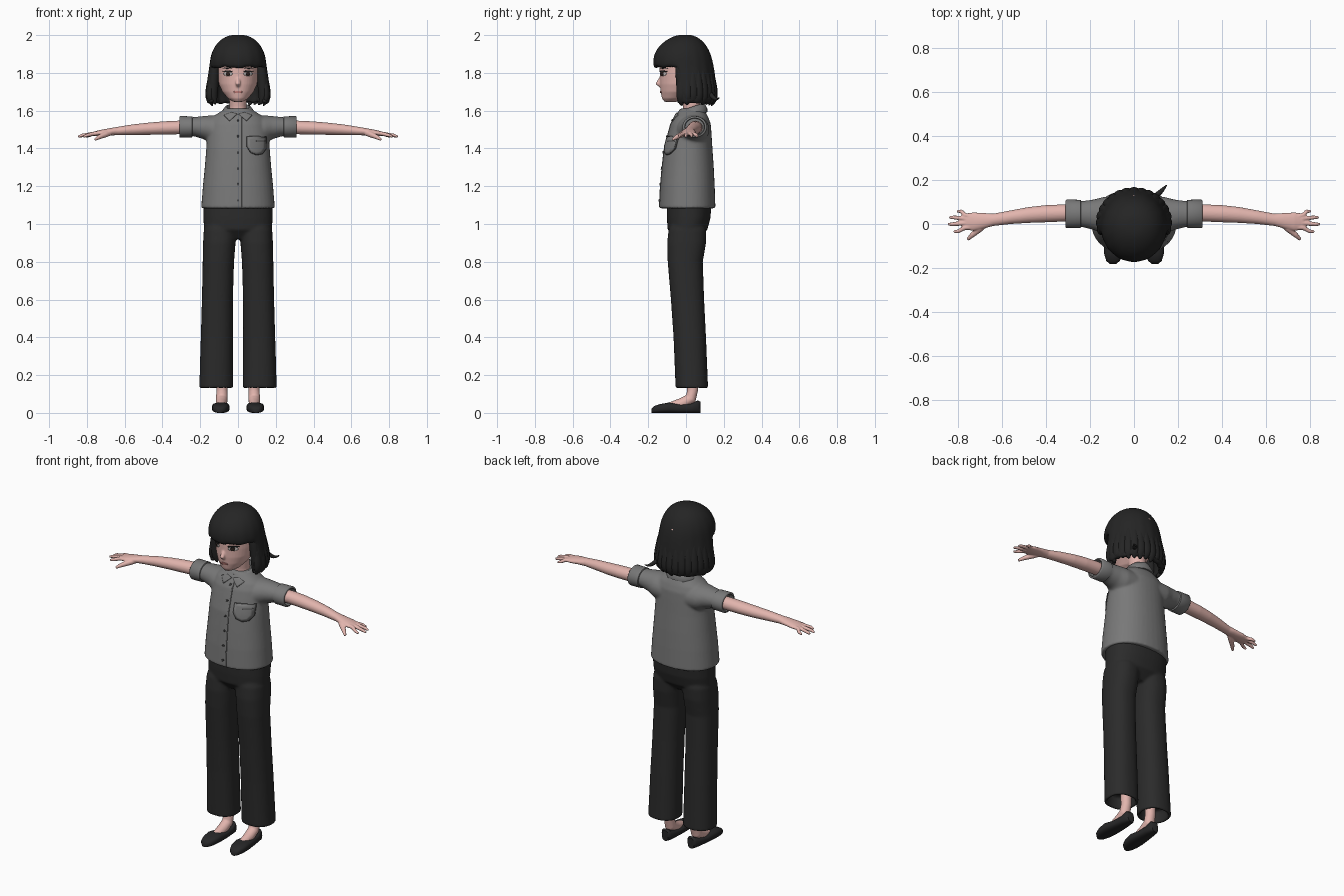
import bpy, bmesh, math, random
from mathutils import Vector
from mathutils.bvhtree import BVHTree

random.seed(4)
cube = bpy.data.objects.get("Cube")
if cube:
    bpy.data.objects.remove(cube)


def material(name, r, g, b):
    m = bpy.data.materials.new(name)
    m.use_nodes = True
    m.diffuse_color = (r, g, b, 1)
    bsdf = next(n for n in m.node_tree.nodes if n.type == 'BSDF_PRINCIPLED')
    bsdf.inputs["Base Color"].default_value = (r, g, b, 1)
    return m


SKIN = material("skin", .76, .46, .42)
HAIR = material("black hair", .018, .018, .018)
SHIRT = material("grey cloth", .19, .19, .19)
SEAM = material("dark grey seam", .06, .06, .06)
PANTS = material("black cloth", .024, .024, .024)
SHOE = material("black leather", .02, .02, .021)
WHITE = material("eye white", .6, .56, .54)
IRIS = material("dark brown", .03, .018, .014)
LIP = material("lip pink", .55, .22, .2)


# Ring makers: centre plus two half-axis vectors
def zring(z, cx, cy, rx, ry, tilt=0):
    return Vector((cx, cy, z)), Vector((rx, 0, 0)), Vector((0, ry, tilt))


def xring(x, cy, cz, ry, rz):
    return Vector((x, cy, cz)), Vector((0, ry, 0)), Vector((0, 0, rz))


def yring(y, cx, rx, h):
    return Vector((cx, y, h / 2)), Vector((rx, 0, 0)), Vector((0, 0, h / 2))


def loft(bm, rings, seg=32, power=2.0, last_cap=True):
    def bend(t):
        return math.copysign(abs(t) ** (2 / power), t)
    loops = []
    for c, u, v in rings:
        angles = [2 * math.pi * i / seg for i in range(seg)]
        loops.append([bm.verts.new(c + u * bend(math.cos(a)) + v * bend(math.sin(a))) for a in angles])
    for a, b in zip(loops, loops[1:]):
        for i in range(seg):
            j = (i + 1) % seg
            bm.faces.new((a[i], a[j], b[j], b[i]))
    bm.faces.new(loops[0])
    if last_cap:
        bm.faces.new(loops[-1])
    return loops


def tube(bm, pts, radii, ref=(1, 0, 0), seg=12, flat=1.0):
    pts = [Vector(p) for p in pts]
    rings = []
    for i, p in enumerate(pts):
        t = (pts[min(i + 1, len(pts) - 1)] - pts[max(i - 1, 0)]).normalized()
        u = t.cross(Vector(ref)).normalized()
        rings.append((p, u * radii[i] * flat, t.cross(u) * radii[i]))
    loft(bm, rings, seg)


def plate(bm, tree, outline, lift=.002):
    # Thin patch laid on the front of a body part
    def drop(x, z):
        hit = tree.ray_cast(Vector((x, -1, z)), Vector((0, 1, 0)))[0]
        return bm.verts.new((x, (hit.y if hit else -.05) - lift, z))
    n = len(outline)
    mx, mz = sum(p[0] for p in outline) / n, sum(p[1] for p in outline) / n
    loops = [[drop(mx + (x - mx) * k, mz + (z - mz) * k) for x, z in outline] for k in (.35, .7, 1)]
    bm.faces.new(loops[0])
    for a, b in zip(loops, loops[1:]):
        for i in range(n):
            j = (i + 1) % n
            bm.faces.new((a[i], b[i], b[j], a[j]))


def oval(cx, cz, rx, rz, n=16):
    return [(cx + rx * math.cos(k * 2 * math.pi / n), cz + rz * math.sin(k * 2 * math.pi / n)) for k in range(n)]


def finish(name, bm, mat, voxel=0, smooth=3, solid=0, offset=0.0, subsurf=0):
    bmesh.ops.recalc_face_normals(bm, faces=bm.faces[:])
    mesh = bpy.data.meshes.new(name)
    bm.to_mesh(mesh)
    mesh.shade_smooth()
    mesh.set_sharp_from_angle(angle=math.radians(50))
    mesh.materials.append(mat)
    ob = bpy.data.objects.new(name, mesh)
    bpy.context.scene.collection.objects.link(ob)
    if voxel:
        m = ob.modifiers.new("fuse", 'REMESH')
        m.mode, m.voxel_size, m.use_smooth_shade = 'VOXEL', voxel, True
        m = ob.modifiers.new("soften", 'SMOOTH')
        m.iterations = smooth
    if solid:
        m = ob.modifiers.new("thickness", 'SOLIDIFY')
        m.thickness, m.offset = solid, offset
    if subsurf:
        m = ob.modifiers.new("rounding", 'SUBSURF')
        m.levels = m.render_levels = subsurf
    tree = BVHTree.FromBMesh(bm)
    bm.free()
    return tree


def flip(pts, s):
    return [(p[0] * s, *p[1:]) for p in pts]


# Trousers: hips and two hollow legs fused
bm = bmesh.new()
loft(bm, [zring(.92, 0, .005, .12, .06), zring(.97, 0, .008, .18, .105), zring(1.03, 0, .014, .183, .115),
          zring(1.1, 0, .017, .183, .118), zring(1.14, 0, .017, .17, .105)], 40, 2.3)
for s in (1, -1):
    loft(bm, [zring(z, cx * s, cy, rx, ry) for z, cx, cy, rx, ry in (
        (.2, .115, .03, .066, .064), (.13, .115, .031, .076, .072), (.13, .115, .031, .09, .086),
        (.4, .112, .02, .085, .086), (.6, .109, .008, .082, .088), (.8, .104, -.004, .083, .093),
        (.9, .099, .003, .086, .103), (.97, .094, .008, .087, .1), (1.02, .09, .01, .07, .08))], 32, 2.3)
finish("trousers", bm, PANTS, .008)

# Shirt: torso and sleeves fused
bm = bmesh.new()
loft(bm, [zring(1.083, 0, .007, .195, .149), zring(1.2, 0, .008, .186, .144), zring(1.3, 0, .01, .176, .137),
          zring(1.4, 0, .012, .168, .128), zring(1.48, 0, .02, .163, .115), zring(1.53, 0, .025, .156, .106),
          zring(1.565, 0, .028, .138, .09), zring(1.59, 0, .03, .1, .075), zring(1.612, 0, .03, .065, .06)], 40, 2.2)
for s in (1, -1):
    loft(bm, [xring(x * s, *r) for x, *r in (
        (.08, .035, 1.495, .09, .08), (.14, .038, 1.5, .085, .075), (.18, .042, 1.51, .07, .062),
        (.23, .045, 1.515, .06, .051), (.285, .046, 1.514, .058, .049))])
shirt_tree = finish("shirt", bm, SHIRT, .008)

# Rolled cuffs and collar band
for s, side in ((1, "left"), (-1, "right")):
    bm = bmesh.new()
    loft(bm, [xring(x * s, .046, 1.514, ry, rz) for x, ry, rz in (
        (.24, .058, .05), (.243, .064, .056), (.307, .065, .057), (.311, .061, .053), (.311, .053, .047), (.28, .05, .044))])
    finish(side + "_cuff", bm, SHIRT)
bm = bmesh.new()
loft(bm, [zring(z, 0, .03, rx, ry, .02) for z, rx, ry in (
    (1.572, .09, .083), (1.59, .09, .083), (1.618, .069, .07), (1.62, .06, .062), (1.585, .058, .06))])
finish("collar_band", bm, SHIRT)

# Collar points, pocket, button line
bm = bmesh.new()
for s in (1, -1):
    plate(bm, shirt_tree, [(.004 * s, 1.582), (.035 * s, 1.59), (.075 * s, 1.575), (.045 * s, 1.545)], .003)
finish("collar_points", bm, SHIRT, solid=.006)
pocket = [(.05, 1.46), (.098, 1.462), (.146, 1.46), (.146, 1.4), (.127, 1.374), (.098, 1.368), (.068, 1.38), (.05, 1.41)]
bm = bmesh.new()
plate(bm, shirt_tree, pocket, .005)
finish("pocket", bm, SHIRT, solid=.006)
bm = bmesh.new()
plate(bm, shirt_tree, [(.098 + (x - .098) * 1.08, 1.416 + (z - 1.416) * 1.08) for x, z in pocket], .002)
plate(bm, shirt_tree, [(.095, 1.437), (.143, 1.437), (.143, 1.441), (.095, 1.441)], .007)
finish("pocket_stitching", bm, SEAM, solid=.004)
bm = bmesh.new()
for k in range(6):
    plate(bm, shirt_tree, oval(0, 1.125 + k * .085, .006, .006, 10), .003)
finish("buttons", bm, SEAM, solid=.006)
bm = bmesh.new()
seam = [shirt_tree.ray_cast(Vector((.018, -1, 1.09 + k * .04)), Vector((0, 1, 0)))[0] for k in range(13)]
tube(bm, seam, [.003] * 13, seg=8)
finish("placket_edge", bm, SHIRT)

# Arms with hands, feet and shoes on both sides
for s, side in ((1, "left"), (-1, "right")):
    bm = bmesh.new()
    loft(bm, [xring(x * s, *r) for x, *r in (
        (.26, .05, 1.511, .038, .036), (.32, .05, 1.511, .039, .036), (.4, .047, 1.508, .039, .035),
        (.48, .041, 1.504, .036, .032), (.56, .031, 1.499, .031, .028), (.64, .019, 1.492, .028, .022),
        (.68, .015, 1.488, .035, .019), (.73, .011, 1.482, .042, .016), (.77, .011, 1.476, .037, .011))], 24)
    for y0, x1, y1 in ((.04, .806, .058), (.025, .84, .03), (.004, .847, -.001), (-.017, .82, -.034)):
        tube(bm, flip([(.73, y0 * .8, 1.482), (.77, y0, 1.477), (x1 - .02, y1, 1.469), (x1, y1, 1.462)], s),
             [.011, .011, .009, .006], (0, 0, 1))
    tube(bm, flip([(.67, .005, 1.485), (.7, -.02, 1.475), (.735, -.05, 1.46), (.757, -.071, 1.447)], s),
         [.014, .016, .012, .007], (0, 0, 1))
    finish(side + "_arm", bm, SKIN, .004, 2)

    bm = bmesh.new()
    tube(bm, flip([(.085, .035, .25), (.085, .035, .12), (.086, .025, .075), (.087, -.02, .05), (.088, -.09, .03)], s),
         [.032, .029, .031, .03, .024], seg=20)
    finish(side + "_foot", bm, SKIN, .005, 3)

    bm = bmesh.new()
    loft(bm, [yring(y, cx * s, rx, h) for y, cx, rx, h in (
        (-.182, .096, .014, .022), (-.168, .095, .031, .037), (-.135, .093, .043, .047), (-.09, .091, .047, .055),
        (-.03, .088, .041, .046), (.03, .086, .035, .05), (.063, .085, .031, .066), (.076, .085, .02, .06))], 24, 2.8)
    finish(side + "_shoe", bm, SHOE)

# Head, neck and nose fused
bm = bmesh.new()
loft(bm, [zring(z, 0, *r) for z, *r in (
    (1.647, -.08, .026, .034), (1.665, -.06, .054, .067), (1.7, -.036, .083, .098), (1.74, -.018, .101, .12),
    (1.79, -.008, .108, .131), (1.84, 0, .11, .14), (1.9, 0, .106, .13), (1.95, 0, .08, .095), (1.97, 0, .04, .05))], 40)
loft(bm, [zring(1.55, 0, .035, .052, .052), zring(1.62, 0, .032, .045, .047), zring(1.72, 0, .02, .05, .05)])
tube(bm, [(0, -.124, 1.79), (0, -.137, 1.762), (0, -.149, 1.743), (0, -.135, 1.732)], [.008, .011, .014, .01])
face_tree = finish("head", bm, SKIN, .005, 3)

# Face details
layers = {"eye_whites": (WHITE, .001, (.052, 1.795, .023, .011)), "irises": (IRIS, .003, (.052, 1.796, .011, .0115)),
          "upper_lashes": (HAIR, .004, (.054, 1.808, .026, .004)), "eyebrows": (HAIR, .002, (.056, 1.825, .025, .003))}
for name, (mat, lift, (x, z, rx, rz)) in layers.items():
    bm = bmesh.new()
    for s in (1, -1):
        plate(bm, face_tree, oval(x * s, z, rx, rz), lift)
    finish(name, bm, mat, solid=.005)
bm = bmesh.new()
plate(bm, face_tree, oval(0, 1.699, .024, .006), .001)
finish("mouth", bm, LIP, solid=.005)

# Bob haircut shell with a window for the face
bm = bmesh.new()
loops = loft(bm, [zring(z, 0, (f + b) / 2, rx, (b - f) / 2) for z, rx, f, b in (
    (2.002, .03, -.035, .025), (1.992, .065, -.07, .055), (1.972, .098, -.108, .085), (1.94, .124, -.145, .112),
    (1.9, .142, -.168, .13), (1.865, .148, -.173, .14), (1.828, .152, -.173, .147), (1.79, .158, -.165, .153),
    (1.74, .165, -.155, .158), (1.69, .17, -.15, .16), (1.655, .168, -.145, .158), (1.635, .158, -.135, .15))],
    64, last_cap=False)
hidden = [f for f in bm.faces if f.calc_center_median().z < 1.826 and f.calc_center_median().y < -.045]
bmesh.ops.delete(bm, geom=hidden, context='FACES')
for v in bm.verts:
    a, fall = math.atan2(v.co.y, v.co.x), (2 - v.co.z) / .37
    k = 1 + .016 * fall * math.cos(16 * a)
    v.co.x, v.co.y = v.co.x * k, v.co.y * k
    if v.co.z < 1.64 or (abs(v.co.z - 1.828) < .001 and v.co.y < -.06):
        v.co.z += random.uniform(-.006, .006)
finish("hair_shell", bm, HAIR, solid=.03, offset=-1, subsurf=1)

# Loose locks: tapered tips round the hem, side locks, one flick
bm = bmesh.new()
for k in range(17):
    a = math.radians(-14 + k * 208 / 16)
    c, d, tip = math.cos(a), math.sin(a), random.uniform(1.622, 1.645)
    path = [(.155 * c * g, .008 + .142 * d * g, z) for g, z in ((.9, 1.83), (.96, 1.75), (1.02, 1.69), (1.0, 1.655), (.88, tip))]
    tube(bm, path, [.012, .024, .027, .023, .006], (-d, c, 0), flat=.7)
for s in (1, -1):
    tube(bm, flip([(.122, -.04, 1.86), (.126, -.03, 1.8), (.133, -.022, 1.72), (.135, -.022, 1.67), (.118, -.025, 1.63)], s),
         [.02, .027, .03, .027, .006], (0, 1, 0))
tube(bm, [(.09, .12, 1.7), (.12, .145, 1.665), (.138, .165, 1.658), (.15, .178, 1.67)], [.015, .012, .007, .002], (0, 0, 1))
finish("hair_locks", bm, HAIR, subsurf=1)
